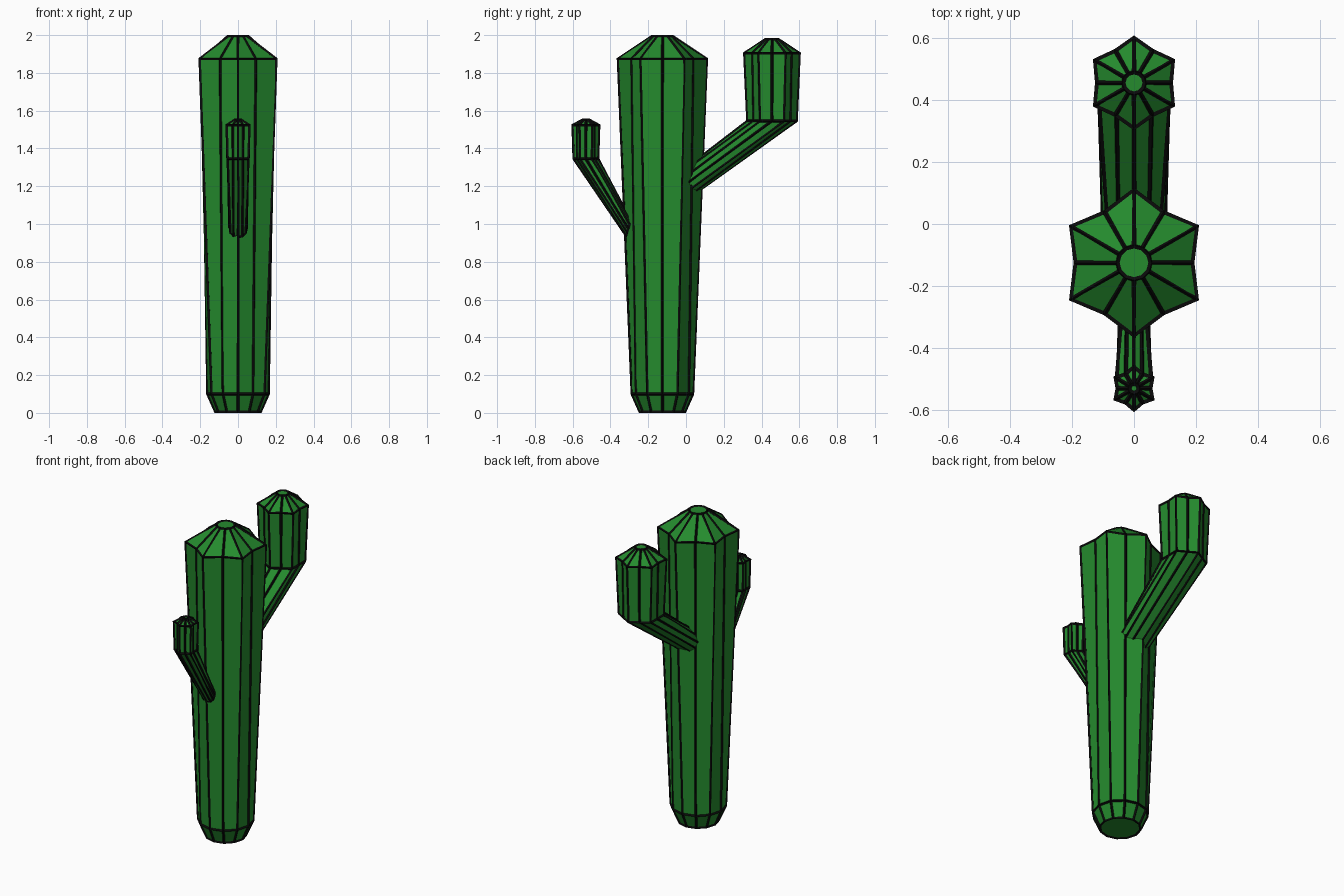
import bpy
import bmesh
from math import sin, cos, radians
from mathutils import Vector

cube = bpy.data.objects.get("Cube")
if cube:
    bpy.data.objects.remove(cube, do_unlink=True)


def make_material(name, rgb):
    mat = bpy.data.materials.new(name)
    mat.use_nodes = True
    color = (*rgb, 1.0)
    mat.diffuse_color = color
    mat.node_tree.nodes["Principled BSDF"].inputs["Base Color"].default_value = color
    return mat


GREEN = make_material("cactus green", (0.018, 0.26, 0.027))
BLACK = make_material("outline black", (0.003, 0.003, 0.003))
SIDES = 12
LEVEL = (0, 1, 0)


def ribbed_stem(name, rings):
    """Loft star-shaped rings: (y, z, ridge radius, groove radius, forward axis)."""
    bm = bmesh.new()
    loops = []
    for y, z, ridge, groove, forward in rings:
        centre, fwd = Vector((0, y, z)), Vector(forward).normalized()
        loop = []
        for i in range(SIDES):
            a = radians(i * 360 / SIDES)
            r = ridge if i % 2 else groove
            loop.append(bm.verts.new(centre + Vector((r * cos(a), 0, 0)) + fwd * r * sin(a)))
        loops.append(loop)
    for low, high in zip(loops, loops[1:]):
        for i in range(SIDES):
            j = (i + 1) % SIDES
            bm.faces.new((low[i], low[j], high[j], high[i]))
    bm.faces.new(loops[0][::-1])
    bm.faces.new(loops[-1])
    bmesh.ops.recalc_face_normals(bm, faces=bm.faces)
    mesh = bpy.data.meshes.new(name)
    bm.to_mesh(mesh)
    bm.free()
    mesh.materials.append(GREEN)
    mesh.materials.append(BLACK)
    obj = bpy.data.objects.new(name, mesh)
    bpy.context.collection.objects.link(obj)

    # Dark raised line along every edge
    wire = obj.modifiers.new("edge_lines", "WIREFRAME")
    wire.thickness = 0.015
    wire.use_replace = False
    wire.use_even_offset = True
    wire.material_offset = 1
    return obj


# Main trunk: rounded foot, ribs deepening upwards, faceted cap
# (ridges fall on odd corners, so they point along +y and -y)
ribbed_stem("trunk", [
    (-0.125, 0.006, 0.12, 0.12, LEVEL),
    (-0.125, 0.10, 0.161, 0.161, LEVEL),
    (-0.125, 1.875, 0.235, 0.188, LEVEL),
    (-0.125, 1.994, 0.054, 0.054, LEVEL),
])

# Large rear arm: slanting limb and upright head
ribbed_stem("rear_arm", [
    (0.0, 1.21, 0.10, 0.10, (0, -0.17, -1)),
    (0.455, 1.545, 0.13, 0.112, LEVEL),
    (0.455, 1.905, 0.146, 0.119, LEVEL),
    (0.455, 1.977, 0.035, 0.035, LEVEL),
])

# Small front arm
ribbed_stem("front_arm", [
    (-0.305, 0.975, 0.046, 0.046, (0, 0.25, 1)),
    (-0.53, 1.345, 0.064, 0.052, LEVEL),
    (-0.53, 1.524, 0.07, 0.053, LEVEL),
    (-0.53, 1.552, 0.016, 0.016, LEVEL),
])
